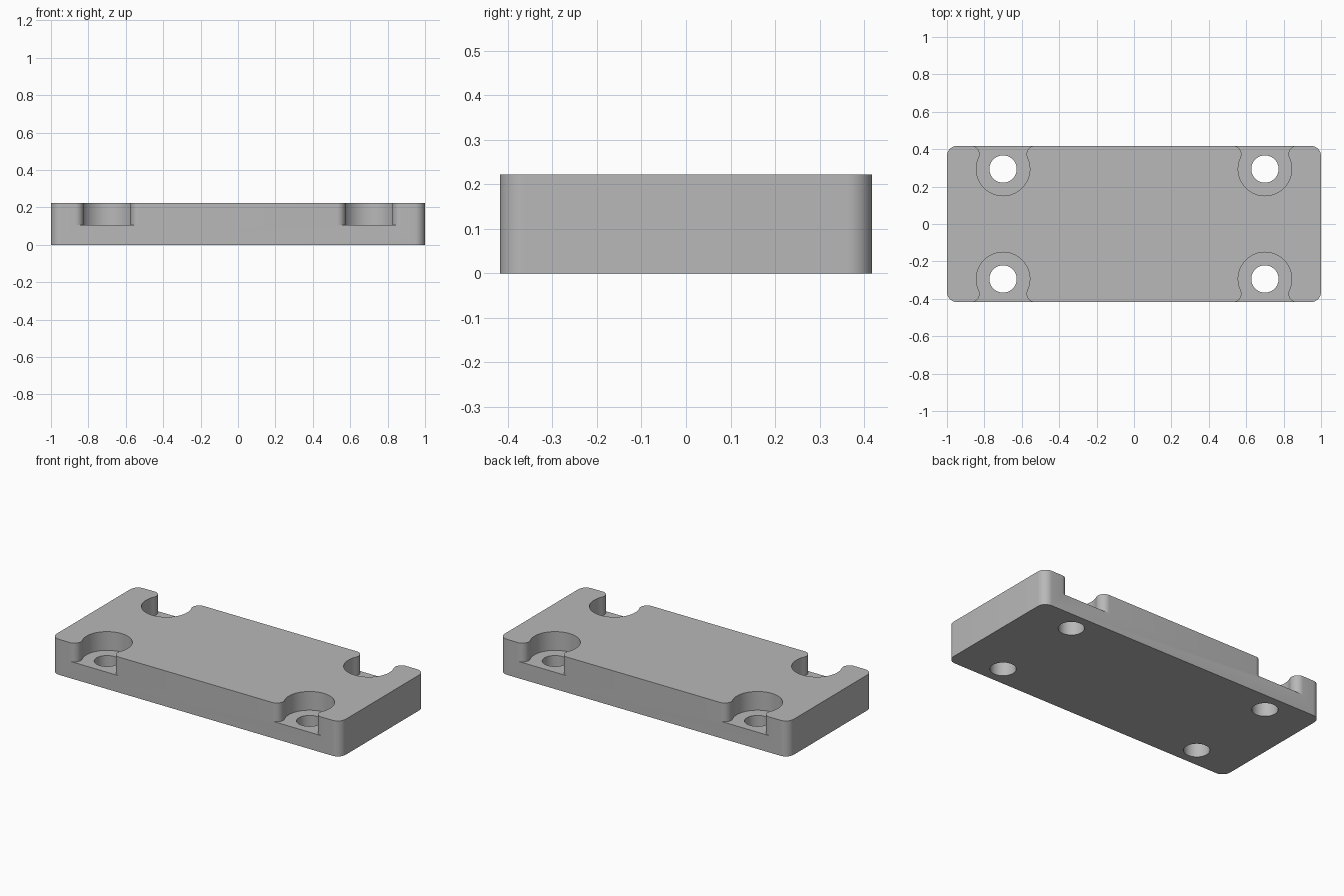
import bpy, bmesh
from math import pi, sin, cos, atan2, sqrt

HALF_X, HALF_Y, HEIGHT = 1.0, 0.418, 0.222
CORNER = 0.055
HOLE_X, HOLE_Y, HOLE_R = 0.70, 0.294, 0.073
POCKET_R, FILLET, POCKET_Z = 0.143, 0.045, 0.105

cube = bpy.data.objects.get("Cube")
if cube:
    bpy.data.objects.remove(cube, do_unlink=True)

grey = bpy.data.materials.new("plain grey")
grey.use_nodes = True
colour = (0.48, 0.48, 0.48, 1)
grey.diffuse_color = colour
grey.node_tree.nodes["Principled BSDF"].inputs["Base Color"].default_value = colour


def arc(cx, cy, r, start, end, steps):
    angles = [start + (end - start) * i / steps for i in range(steps + 1)]
    return [(cx + r * cos(a), cy + r * sin(a)) for a in angles]


def prism(name, outline, z0, z1):
    """Extrude a closed outline between two heights."""
    bm = bmesh.new()
    face = bm.faces.new([bm.verts.new((x, y, z0)) for x, y in outline])
    top = bmesh.ops.extrude_face_region(bm, geom=[face])["geom"]
    for v in top:
        if isinstance(v, bmesh.types.BMVert):
            v.co.z = z1
    bmesh.ops.recalc_face_normals(bm, faces=bm.faces)
    mesh = bpy.data.meshes.new(name)
    bm.to_mesh(mesh)
    bm.free()
    mesh.materials.append(grey)
    ob = bpy.data.objects.new(name, mesh)
    bpy.context.collection.objects.link(ob)
    return ob


def pocket_outline():
    """Round counterbore whose mouth flares out to the edge (+y) with fillets."""
    rise = HALF_Y - HOLE_Y - FILLET
    dx = sqrt((POCKET_R + FILLET) ** 2 - rise ** 2)
    a = atan2(rise, dx)
    bowl = arc(0, 0, POCKET_R, pi - a, 2 * pi + a, 48)
    flare = arc(dx, rise, FILLET, pi + a, pi / 2, 14)[1:]
    flare.append((dx, rise + 2 * FILLET))
    return bowl + flare + [(-x, y) for x, y in reversed(flare)]


# Rounded rectangular plate
outline = []
for i, (sx, sy) in enumerate([(1, 1), (-1, 1), (-1, -1), (1, -1)]):
    outline += arc(sx * (HALF_X - CORNER), sy * (HALF_Y - CORNER), CORNER,
                   i * pi / 2, (i + 1) * pi / 2, 12)
plate = prism("mounting_plate", outline, 0, HEIGHT)

# Four edge pockets with through holes
cutters = []
hole = arc(0, 0, HOLE_R, 0, 2 * pi, 48)[:-1]
for sx in (-1, 1):
    for sy in (-1, 1):
        for name, shape, z0 in (("pocket_cutter", pocket_outline(), POCKET_Z),
                                ("hole_cutter", hole, -0.1)):
            placed = [(sx * (HOLE_X + x), sy * (HOLE_Y + y)) for x, y in shape]
            cutter = prism(name, placed, z0, HEIGHT + 0.1)
            cutter.hide_render = True
            cutters.append(cutter)
            cut = plate.modifiers.new(name, "BOOLEAN")
            cut.operation = "DIFFERENCE"
            cut.solver = "EXACT"
            cut.object = cutter

# Bake the cuts and remove the cutters
bpy.context.view_layer.update()
evaluated = plate.evaluated_get(bpy.context.evaluated_depsgraph_get())
finished = bpy.data.meshes.new_from_object(evaluated)
plate.modifiers.clear()
plate.data = finished
for cutter in cutters:
    bpy.data.objects.remove(cutter, do_unlink=True)

# Smooth walls, sharp rims
bpy.ops.object.select_all(action="DESELECT")
plate.select_set(True)
bpy.context.view_layer.objects.active = plate
bpy.ops.object.shade_smooth_by_angle(angle=pi / 6)
